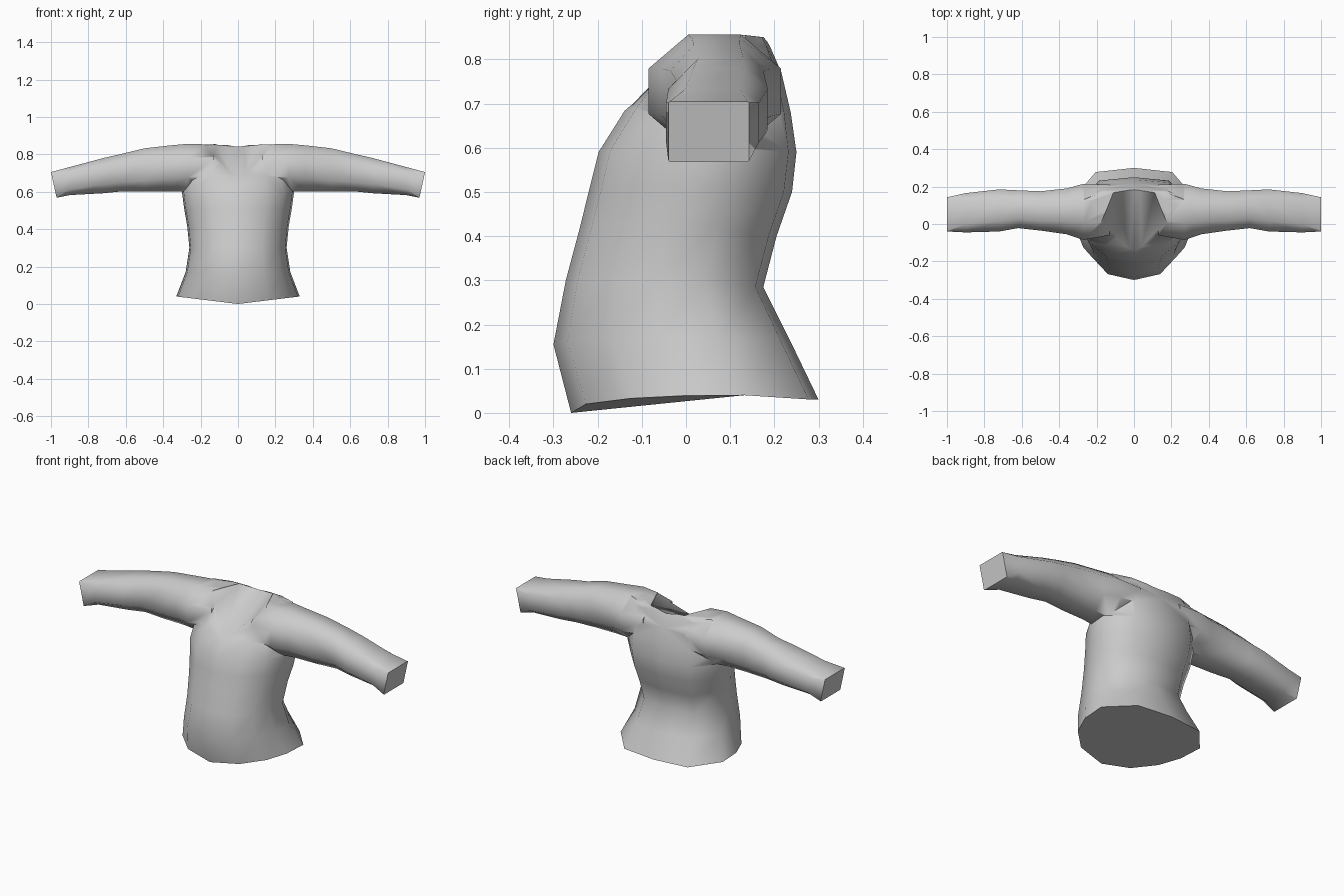
import bpy, bmesh, math

if "Cube" in bpy.data.objects:
    bpy.data.objects.remove(bpy.data.objects["Cube"], do_unlink=True)

cloth = bpy.data.materials.new("plain_grey_cloth")
cloth.use_nodes = True
grey = (0.6, 0.6, 0.6, 1)
cloth.diffuse_color = grey
cloth.node_tree.nodes["Principled BSDF"].inputs["Base Color"].default_value = grey


def finish(name, bm):
    bmesh.ops.recalc_face_normals(bm, faces=bm.faces)
    mesh = bpy.data.meshes.new(name)
    bm.to_mesh(mesh)
    bm.free()
    mesh.materials.append(cloth)
    obj = bpy.data.objects.new(name, mesh)
    bpy.context.scene.collection.objects.link(obj)
    return obj


def loft(name, rings):
    """Skin a list of equal rings and cap both ends."""
    bm = bmesh.new()
    rows = [[bm.verts.new(p) for p in ring] for ring in rings]
    n = len(rows[0])
    for a, b in zip(rows, rows[1:]):
        for i in range(n):
            j = (i + 1) % n
            bm.faces.new((a[i], a[j], b[j], b[i]))
    bm.faces.new(rows[0])
    bm.faces.new(rows[-1])
    return finish(name, bm)


# Torso: half outline runs from front centre to back centre (width, depth fraction)
OUTLINE = [(0, 0), (.5, .06), (.82, .24), (.97, .45), (1, .7), (.62, .96), (0, 1)]


def torso_ring(zf, zs, zb, w, yf, yb):
    half = []
    for u, t in OUTLINE:
        z = zf + (zs - zf) * u if t < .7 else zb + (zs - zb) * max(0, (u - .6) / .4)
        half.append((u * w, yf + (yb - yf) * t, z))
    return half + [(-x, y, z) for x, y, z in half[-2:0:-1]]


# front z, side z, back z, half width, front y, back y
TORSO = [(0, .04, .03, .33, -.26, .3), (.155, .17, .165, .28, -.3, .235),
         (.3, .3, .285, .26, -.272, .175), (.42, .42, .4, .272, -.24, .205),
         (.51, .51, .5, .288, -.218, .24), (.59, .6, .59, .3, -.198, .25),
         (.69, .69, .68, .295, -.135, .237), (.75, .76, .77, .29, -.08, .216),
         (.83, .83, .83, .28, -.01, .19), (.85, .855, .85, .26, .035, .178)]
shirt = loft("shirt_body", [torso_ring(*r) for r in TORSO])


# Sleeves: boxy rings with cut corners along x
def sleeve_ring(side, x, y0, y1, z0, z1, k, slant=0):
    box = [(k, 0), (1 - k, 0), (1, k), (1, 1 - k), (1 - k, 1), (k, 1), (0, 1 - k), (0, k)]
    return [(side * (x - slant * (1 - v)), y0 + (y1 - y0) * u, z0 + (z1 - z0) * v)
            for u, v in box]


SLEEVE = [(.13, -.06, .21, .62, .852, .3), (.27, -.085, .215, .6, .856, .3),
          (.36, -.055, .19, .602, .848, .28), (.5, -.035, .175, .602, .832, .25),
          (.62, -.022, .18, .602, .803, .25), (.72, -.04, .185, .592, .78, .25),
          (.9, -.045, .165, .582, .732, .2), (1, -.04, .143, .568, .705, .02, .03)]
sleeves = [loft(n, [sleeve_ring(s, *r) for r in SLEEVE])
           for n, s in (("left_sleeve", 1), ("right_sleeve", -1))]

# Neck cutter: a wedge whose valley rises from the chest to the nape
bm = bmesh.new()
for x, y, z in [(0, -.3, .605), (0, .185, .842), (.3, -.3, .836),
                (.11, .04, .86), (.11, .168, .849)]:
    for s in (1, -1):
        bm.verts.new((s * x, y, z))
        bm.verts.new((s * x, y, 1.1))
bmesh.ops.remove_doubles(bm, verts=bm.verts, dist=.001)
bmesh.ops.convex_hull(bm, input=bm.verts)
neck = finish("neck_cutter", bm)

# Join the parts and open the neck
bpy.context.view_layer.objects.active = shirt
for part, op in [(sleeves[0], 'UNION'), (sleeves[1], 'UNION'), (neck, 'DIFFERENCE')]:
    mod = shirt.modifiers.new(op, 'BOOLEAN')
    mod.operation, mod.object, mod.solver = op, part, 'EXACT'
    bpy.ops.object.modifier_apply(modifier=mod.name)
    bpy.data.objects.remove(part, do_unlink=True)

bpy.ops.object.select_all(action='DESELECT')
shirt.select_set(True)
bpy.ops.object.shade_smooth_by_angle(angle=math.radians(62))
